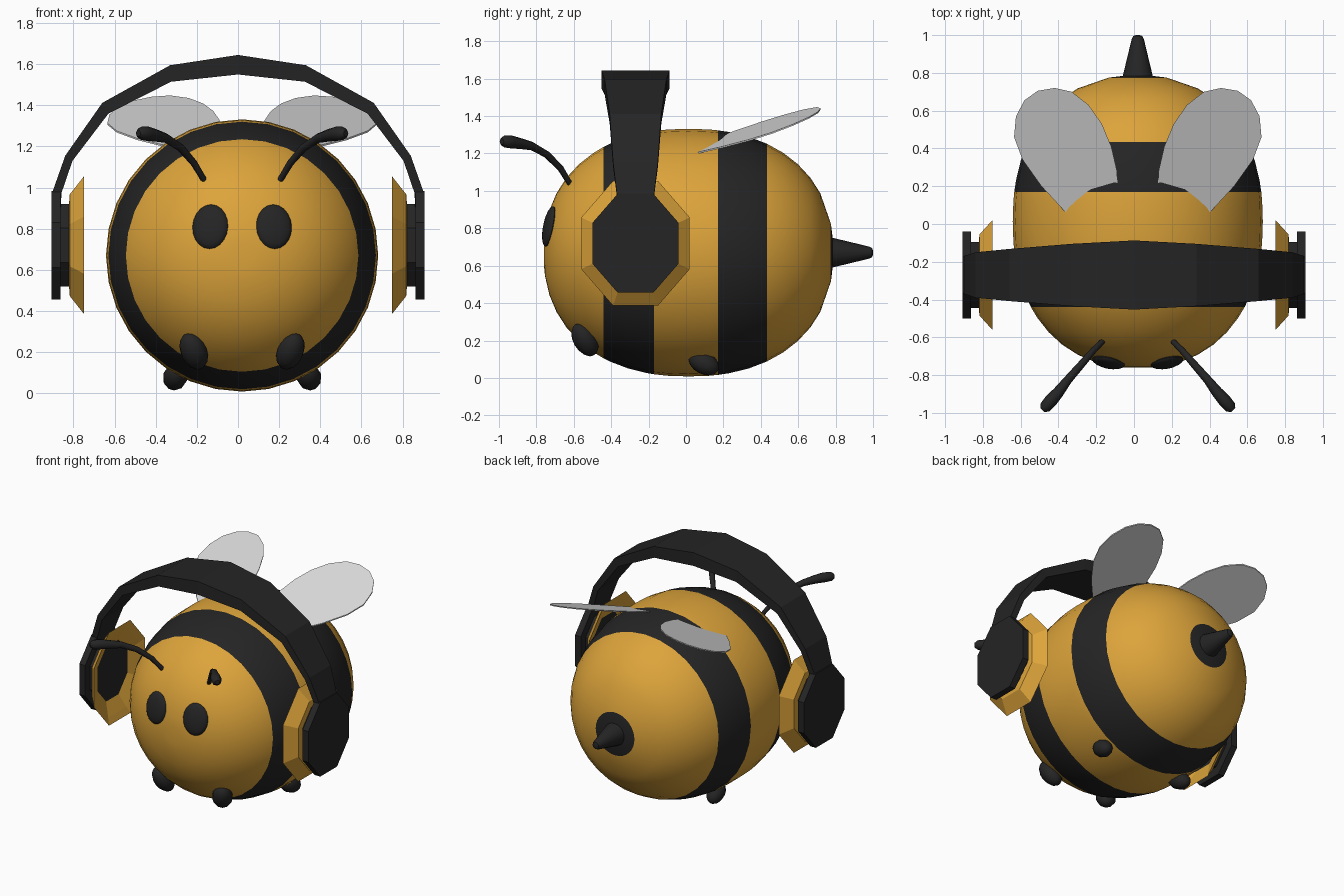
import bpy, bmesh, math
from mathutils import Vector, Matrix

if "Cube" in bpy.data.objects:
    bpy.data.objects.remove(bpy.data.objects["Cube"])


def material(name, rgb):
    m = bpy.data.materials.new(name)
    m.use_nodes = True
    m.diffuse_color = (*rgb, 1)
    m.node_tree.nodes["Principled BSDF"].inputs["Base Color"].default_value = (*rgb, 1)
    return m


HONEY = material("honey_yellow", (0.72, 0.37, 0.043))
BLACK = material("soft_black", (0.018, 0.018, 0.018))
PALE = material("pale_grey", (0.7, 0.7, 0.7))
MID = 0.02      # x of the body's mid plane
BODY_Z = 0.67


def finish(bm, name, mats, smooth=False):
    bmesh.ops.recalc_face_normals(bm, faces=bm.faces)
    me = bpy.data.meshes.new(name)
    bm.to_mesh(me)
    bm.free()
    for m in mats:
        me.materials.append(m)
    ob = bpy.data.objects.new(name, me)
    bpy.context.collection.objects.link(ob)
    if smooth:
        bpy.ops.object.select_all(action="DESELECT")
        ob.select_set(True)
        bpy.context.view_layer.objects.active = ob
        bpy.ops.object.shade_smooth_by_angle(angle=math.radians(40))
    return ob


def loft(bm, rings, cap=True, closed=False):
    """Skin a list of point rings with quads."""
    loops = [[bm.verts.new(p) for p in r] for r in rings]
    n = len(loops[0])
    pairs = list(zip(loops, loops[1:])) + ([(loops[-1], loops[0])] if closed else [])
    for a, b in pairs:
        for i in range(n):
            j = (i + 1) % n
            bm.faces.new((a[i], a[j], b[j], b[i]))
    if cap and not closed:
        bm.faces.new(loops[0])
        bm.faces.new(loops[-1])


def ring_y(y, r, n=32):
    return [(MID + r * math.cos(math.tau * i / n), y, BODY_Z + r * math.sin(math.tau * i / n))
            for i in range(n)]


def ellipsoid(name, centre, radii, axis, mat, seg=16, rings=10):
    """Ellipsoid whose local z follows the given axis."""
    bm = bmesh.new()
    rot = Vector(axis).to_track_quat("Z", "Y").to_matrix().to_4x4()
    mtx = Matrix.Translation(centre) @ rot @ Matrix.Diagonal((*radii, 1))
    bmesh.ops.create_uvsphere(bm, u_segments=seg, v_segments=rings, radius=1, matrix=mtx)
    return finish(bm, name, [mat], True)


# Plump body, with stripes and tail patch coloured by position along y
CY, RY, RR, POWER = 0.013, 0.775, 0.662, 2.25
edges = [-0.44, -0.17, 0.17, 0.433, 0.775]


def body_radius(y):
    return RR * max(0, 1 - abs((y - CY) / RY) ** POWER) ** (1 / POWER)


stations = [CY - RY * math.cos(math.pi * i / 22) for i in range(1, 22)]
stations = [y for y in stations if min(abs(y - e) for e in edges) > 0.02]
stations = sorted(stations + edges + [CY - RY * 0.998, CY + RY * 0.998])
bm = bmesh.new()
loft(bm, [ring_y(y, body_radius(y)) for y in stations])
for f in bm.faces:
    y = f.calc_center_median().y
    f.material_index = int(edges[0] < y < edges[1] or edges[2] < y < edges[3] or y > edges[4])
finish(bm, "body", [HONEY, BLACK], True)

# Stinger
bm = bmesh.new()
loft(bm, [ring_y(y, r, 16) for y, r in
          [(0.76, 0.085), (0.98, 0.032), (0.995, 0.024), (1.0, 0.01)]])
finish(bm, "stinger", [BLACK], True)

# Wing outline, for the left side, measured from the mid plane
WING = [(0.30, 0.0), (0.39, 0.07), (0.51, 0.2), (0.61, 0.34), (0.655, 0.46), (0.645, 0.57),
        (0.6, 0.655), (0.53, 0.705), (0.44, 0.72), (0.35, 0.7), (0.26, 0.63), (0.19, 0.53),
        (0.14, 0.41), (0.11, 0.28), (0.105, 0.17), (0.13, 0.06), (0.2, 0.0)]


def headphone_ring(side, x, r):
    k = r / math.cos(math.pi / 8)
    return [(side * x, -0.27 + k * math.cos(math.pi * (i + 0.5) / 4),
             0.72 + 1.15 * k * math.sin(math.pi * (i + 0.5) / 4)) for i in range(8)]


for side, label in ((1, "left"), (-1, "right")):
    def at(x, y, z):
        return Vector((MID + side * x, y, z))

    # Eye, a flattened oval lying on the face
    ellipsoid(label + "_eye", at(0.155, -0.73, 0.81), (0.088, 0.11, 0.03),
              (side * 0.2, -1, 0.2), BLACK, 20, 10)

    # Stubby feet
    ellipsoid(label + "_front_foot", at(0.235, -0.54, 0.205), (0.068, 0.062, 0.1),
              (side * 0.3, -0.45, 0.8), BLACK, 10, 8)
    ellipsoid(label + "_rear_foot", at(0.325, 0.095, 0.08), (0.06, 0.06, 0.088),
              (side * 0.15, 0.85, -0.45), BLACK, 10, 8)

    # Antenna, a curved stalk with a thicker tip
    cu = bpy.data.curves.new(label + "_antenna", "CURVE")
    cu.dimensions = "3D"
    cu.bevel_depth = 0.02
    cu.bevel_resolution = 2
    cu.use_fill_caps = True
    path = [(0.175, -0.61, 1.02, 0.7), (0.235, -0.67, 1.12, 0.85), (0.3, -0.745, 1.195, 1),
            (0.37, -0.825, 1.24, 1.15), (0.42, -0.89, 1.254, 1.5), (0.46, -0.935, 1.262, 1.75),
            (0.49, -0.97, 1.264, 1.6), (0.505, -0.985, 1.264, 0.8)]
    sp = cu.splines.new("POLY")
    sp.points.add(len(path) - 1)
    for pt, (x, y, z, r) in zip(sp.points, path):
        pt.co = (*at(x, y, z), 1)
        pt.radius = r
    sp.use_smooth = True
    cu.materials.append(BLACK)
    bpy.context.collection.objects.link(bpy.data.objects.new(label + "_antenna", cu))

    # Wing, a thin tilted plate
    bm = bmesh.new()
    loft(bm, [[at(x, y, 1.205 + 0.37 * (y - 0.07) - 0.15 * (x - 0.39) + dz) for x, y in WING]
              for dz in (-0.004, 0.004)])
    finish(bm, label + "_wing", [PALE])

    # Ear cup: outer plate, core and flared cushion
    for part, prof in (("outer_plate", [(0.908, 0.23), (0.862, 0.23)]),
                       ("cup_core", [(0.87, 0.175), (0.808, 0.175)])):
        bm = bmesh.new()
        loft(bm, [headphone_ring(side, x, r) for x, r in prof])
        finish(bm, label + "_" + part, [BLACK])
    bm = bmesh.new()
    loft(bm, [headphone_ring(side, x, r) for x, r in
              [(0.822, 0.17), (0.818, 0.215), (0.75, 0.29), (0.768, 0.25), (0.808, 0.17)]],
         closed=True)
    finish(bm, label + "_ear_cushion", [HONEY])

# Headband: outer x, z, inner x, z and half width, mirrored across x
HALF = [(0.0, 1.645, 0.0, 1.55, 0.183), (0.33, 1.595, 0.325, 1.515, 0.165),
        (0.66, 1.412, 0.63, 1.36, 0.138), (0.84, 1.155, 0.805, 1.13, 0.12),
        (0.9, 0.985, 0.858, 0.975, 0.1), (0.903, 0.85, 0.865, 0.85, 0.1)]
sections = [(-a, b, -c, d, w) for a, b, c, d, w in reversed(HALF[1:])] + HALF
bm = bmesh.new()
loft(bm, [[(a, -0.27 - w, b), (a, -0.27 + w, b), (c, -0.27 + w, d), (c, -0.27 - w, d)]
          for a, b, c, d, w in sections])
finish(bm, "headband", [BLACK])
